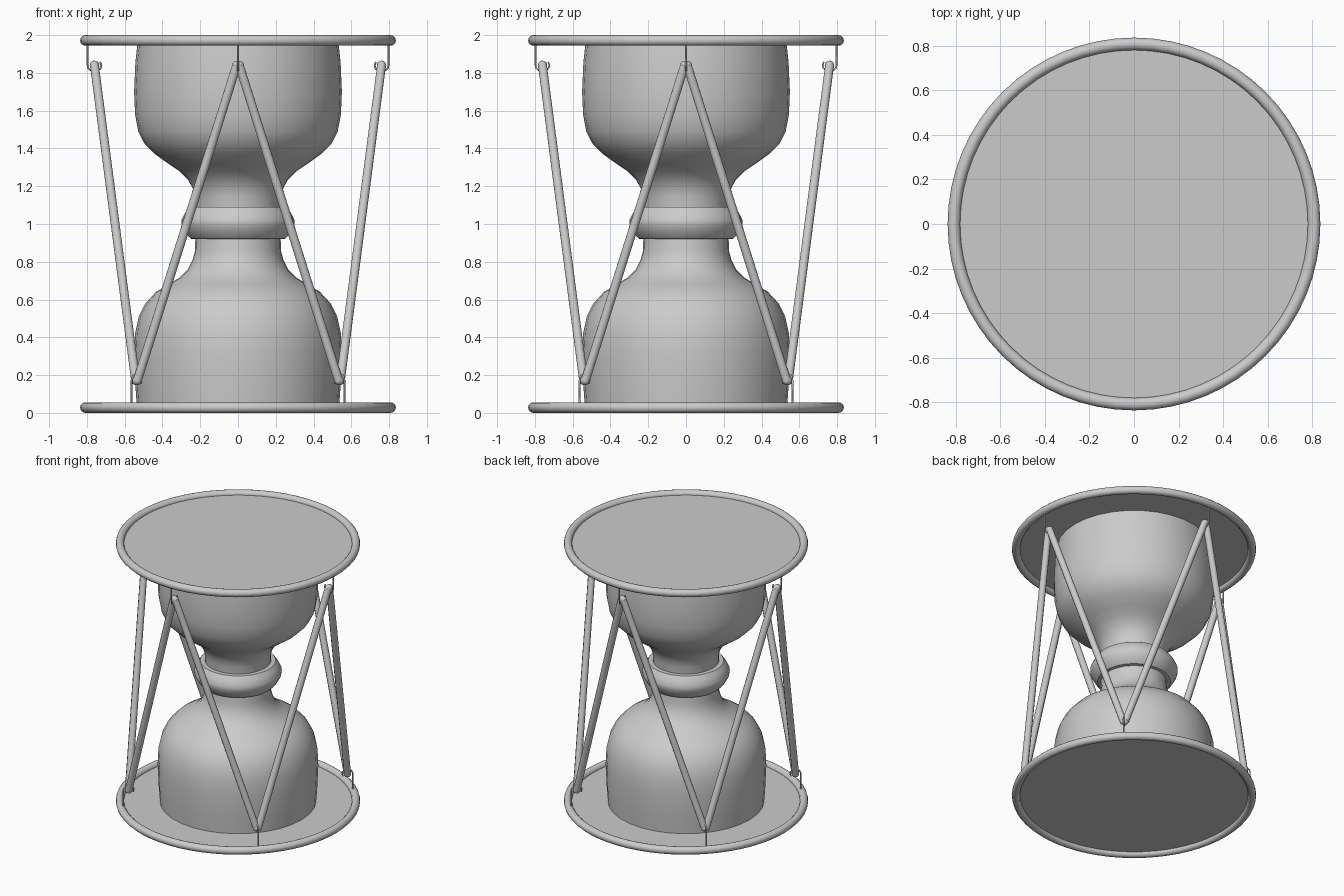
import bpy, bmesh
from math import sin, cos, pi
from mathutils import Vector

if "Cube" in bpy.data.objects:
    bpy.data.objects.remove(bpy.data.objects["Cube"])


def finish(name, bm, angle=35):
    bmesh.ops.recalc_face_normals(bm, faces=bm.faces)
    me = bpy.data.meshes.new(name)
    bm.to_mesh(me)
    bm.free()
    ob = bpy.data.objects.new(name, me)
    bpy.context.collection.objects.link(ob)
    bpy.ops.object.select_all(action='DESELECT')
    ob.select_set(True)
    bpy.context.view_layer.objects.active = ob
    bpy.ops.object.shade_smooth_by_angle(angle=angle * pi / 180)
    return ob


def lathe(name, profile, seg=32, closed=False):
    """Spin a list of (radius, z) points round the z axis."""
    bm = bmesh.new()
    rings = [[bm.verts.new((r * cos(2 * pi * i / seg), r * sin(2 * pi * i / seg), z))
              for i in range(seg)] for r, z in profile]
    pairs = list(zip(rings, rings[1:])) + ([(rings[-1], rings[0])] if closed else [])
    for a, b in pairs:
        for i in range(seg):
            j = (i + 1) % seg
            bm.faces.new((a[i], a[j], b[j], b[i]))
    return finish(name, bm)


def tube(name, pts, radius, res=2):
    cu = bpy.data.curves.new(name, 'CURVE')
    cu.dimensions = '3D'
    cu.bevel_depth = radius
    cu.bevel_resolution = res
    cu.use_fill_caps = True
    sp = cu.splines.new('POLY')
    sp.points.add(len(pts) - 1)
    for p, co in zip(sp.points, pts):
        p.co = (*co, 1)
    ob = bpy.data.objects.new(name, cu)
    bpy.context.collection.objects.link(ob)
    return ob


# End plates: flat disc with a rounded rim
for side, z in (("bottom", 0.028), ("top", 1.972)):
    lathe(side + "_rim", [(0.808 + 0.028 * cos(2 * pi * k / 12), z + 0.028 * sin(2 * pi * k / 12))
                          for k in range(12)], 64, True)
    bm = bmesh.new()
    bmesh.ops.create_circle(bm, cap_ends=True, segments=64, radius=0.8)
    for v in bm.verts:
        v.co.z = z
    finish(side + "_plate", bm)

# Bulbs and neck
lathe("upper_bulb", [(0.53, 1.972), (0.543, 1.86), (0.55, 1.7), (0.545, 1.58), (0.528, 1.49),
                     (0.495, 1.425), (0.44, 1.37), (0.37, 1.32), (0.31, 1.28), (0.265, 1.235),
                     (0.24, 1.19), (0.227, 1.14), (0.225, 1.0)])
lathe("lower_bulb", [(0.535, 0.028), (0.543, 0.14), (0.55, 0.3), (0.545, 0.42), (0.525, 0.51),
                     (0.49, 0.58), (0.435, 0.64), (0.37, 0.68), (0.31, 0.715), (0.265, 0.76),
                     (0.24, 0.81), (0.227, 0.86), (0.225, 1.0)])

# Collar round the neck
lathe("neck_collar", [(0.222, 1.09), (0.258, 1.09), (0.28, 1.06), (0.3, 1.02), (0.297, 0.99),
                      (0.272, 0.945), (0.25, 0.922), (0.222, 0.92)], 32, True)

# Zigzag cord between the plates, with rounded bends
R, cord = 0.76, 0.025


def bend(k):
    a = k * pi / 4
    return Vector((R * cos(a), R * sin(a), 1.84 if k % 2 == 0 else 0.172))


def tangent(k):
    a = k * pi / 4
    return Vector((-sin(a), cos(a), 0)) * 0.007


for k in range(8):
    p, q = bend(k) + tangent(k), bend(k + 1) - tangent(k + 1)
    tube("cord_strand", [p, q], cord)
    bm = bmesh.new()
    bmesh.ops.create_uvsphere(bm, u_segments=12, v_segments=8, radius=cord)
    for v in bm.verts:
        v.co = bend(k) + v.co + tangent(k) * v.co.dot(tangent(k).normalized()) / cord
    finish("cord_bend", bm, 60)

# Thin wire hooks holding each bend
for k in range(8):
    a, top = k * pi / 4, k % 2 == 0
    zc, s, z0 = (1.84, 1, 1.97) if top else (0.172, -1, 0.03)
    prof = [(0.797, z0)] + [(R + 0.037 * cos(t * pi / 6), zc - s * 0.032 * sin(t * pi / 6))
                            for t in range(7)] + [(R - 0.03, zc + s * 0.018)]
    tube("wire_hook", [(r * cos(a), r * sin(a), z) for r, z in prof], 0.005, 1)
